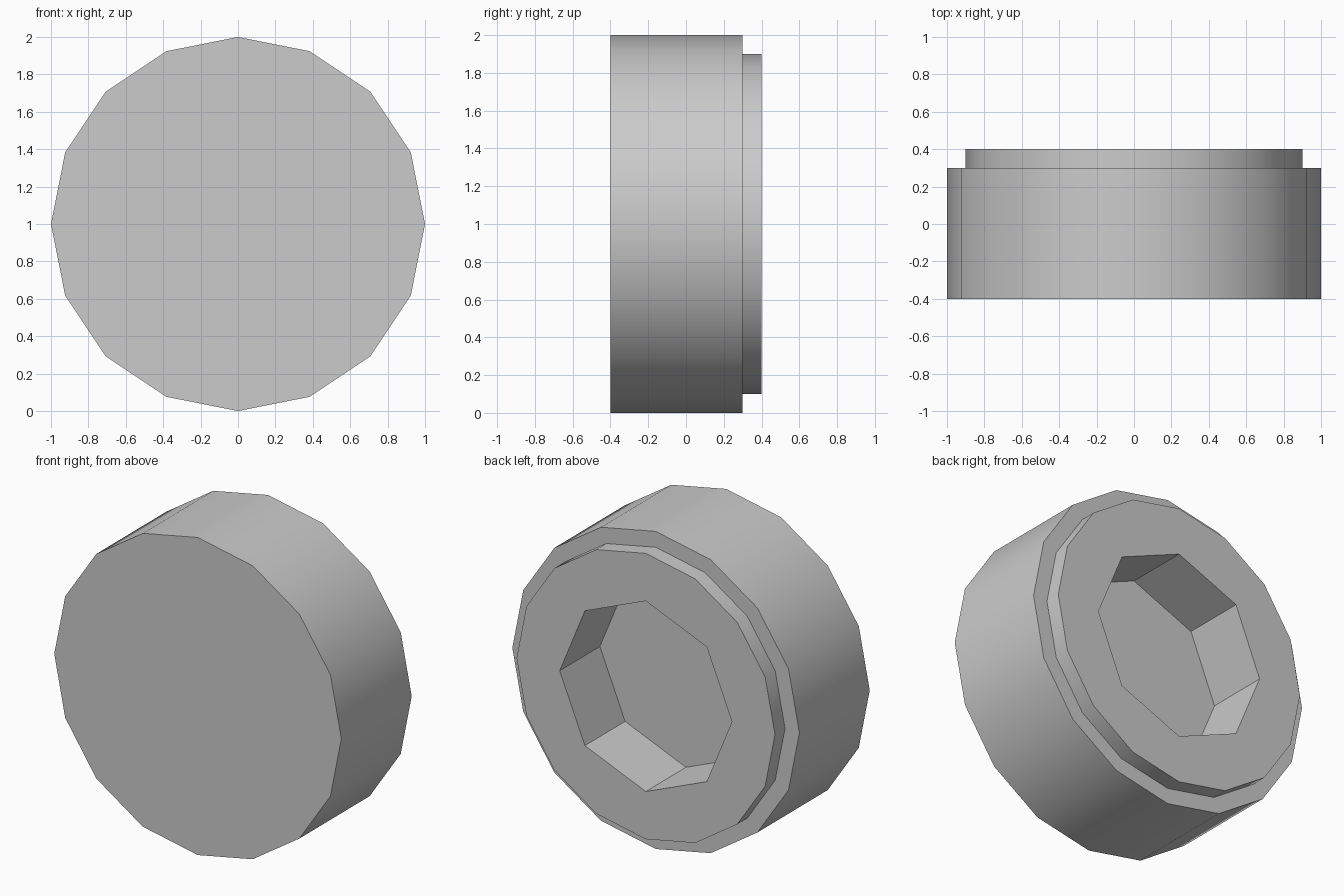
import bpy
import bmesh
from math import cos, sin, pi, radians

cube = bpy.data.objects.get("Cube")
if cube:
    bpy.data.objects.remove(cube, do_unlink=True)

# Plain grey material
grey = bpy.data.materials.new("plain_grey")
grey.use_nodes = True
colour = (0.6, 0.6, 0.6, 1)
grey.diffuse_color = colour
grey.node_tree.nodes["Principled BSDF"].inputs["Base Color"].default_value = colour

bm = bmesh.new()


def ring(radius, y, sides):
    """Loop of vertices around the y axis, with one vertex at the top."""
    angles = [2 * pi * i / sides for i in range(sides)]
    return [bm.verts.new((radius * cos(a), y, 1 + radius * sin(a))) for a in angles]


def bridge(a, b):
    """Faces from loop a to loop b, which has as many or half as many sides."""
    step = len(a) // len(b)
    for k in range(len(b)):
        outer = [a[(k * step + j) % len(a)] for j in range(step + 1)]
        bm.faces.new(outer + [b[(k + 1) % len(b)], b[k]])


# Drum, stepped back rim, then the octagonal socket and its floor
loops = [
    ring(1.0, -0.4, 16),
    ring(1.0, 0.3, 16),
    ring(0.9, 0.3, 16),
    ring(0.9, 0.4, 16),
    ring(0.6, 0.4, 8),
    ring(0.6, 0.0, 8),
]
for a, b in zip(loops, loops[1:]):
    bridge(a, b)
bm.faces.new(loops[0])
bm.faces.new(loops[-1])
bmesh.ops.recalc_face_normals(bm, faces=bm.faces)

mesh = bpy.data.meshes.new("socketed_drum")
bm.to_mesh(mesh)
bm.free()
mesh.materials.append(grey)
drum = bpy.data.objects.new("socketed_drum", mesh)
bpy.context.collection.objects.link(drum)

# Smooth round sides, sharp rims and socket corners
bpy.ops.object.select_all(action="DESELECT")
drum.select_set(True)
bpy.context.view_layer.objects.active = drum
bpy.ops.object.shade_smooth_by_angle(angle=radians(30))
